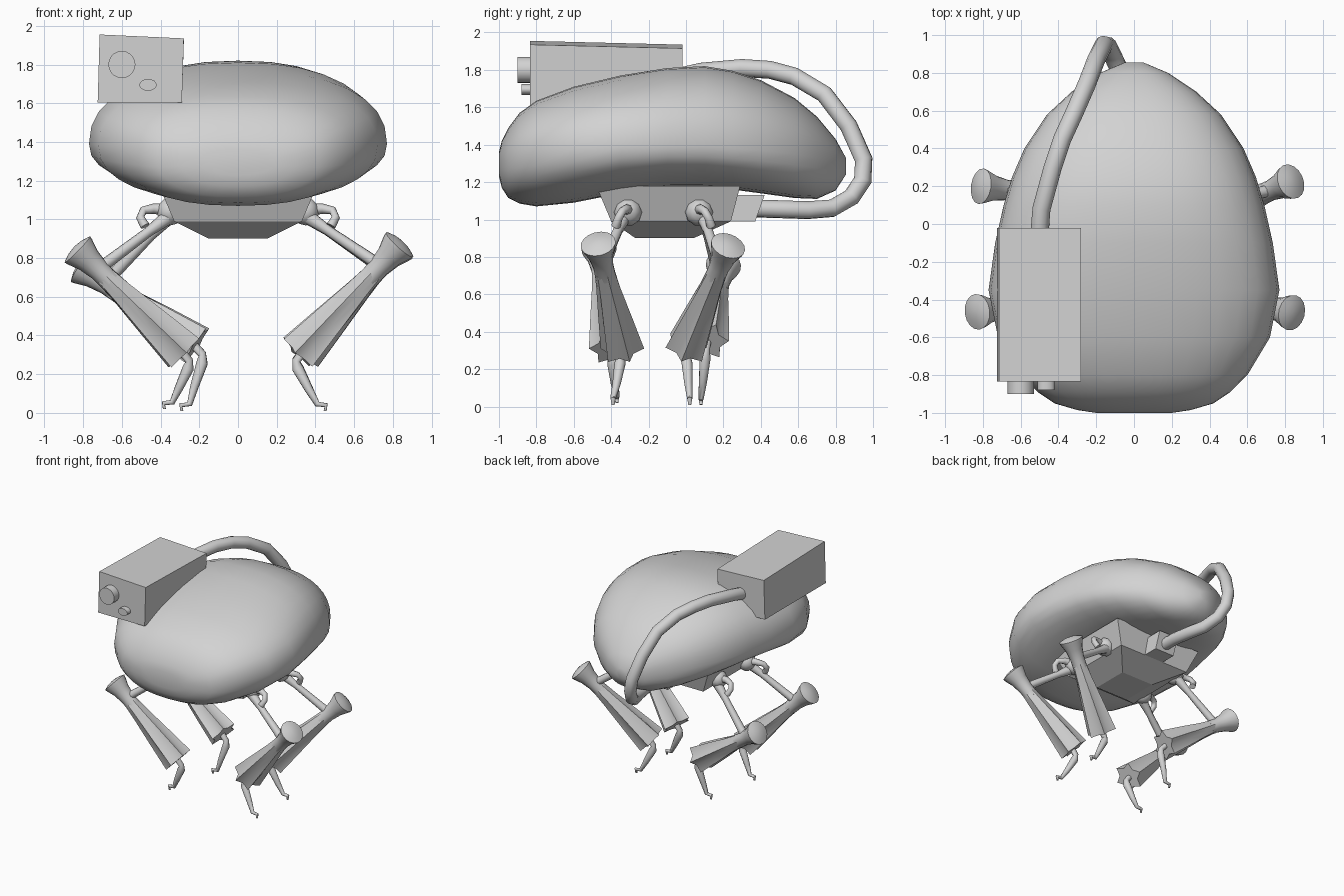
import bpy
import bmesh
import math
from mathutils import Vector

cube = bpy.data.objects.get("Cube")
if cube:
    bpy.data.objects.remove(cube, do_unlink=True)

grey = bpy.data.materials.new("light_grey")
grey.use_nodes = True
grey.diffuse_color = (0.65, 0.65, 0.65, 1)
grey.node_tree.nodes["Principled BSDF"].inputs["Base Color"].default_value = (0.65, 0.65, 0.65, 1)


def loft(name, rings, angle=None):
    """Skin a list of equal-length vertex rings and close both ends."""
    bm = bmesh.new()
    loops = [[bm.verts.new(p) for p in ring] for ring in rings]
    n = len(loops[0])
    for a, b in zip(loops, loops[1:]):
        for i in range(n):
            j = (i + 1) % n
            bm.faces.new((a[i], a[j], b[j], b[i]))
    bm.faces.new(loops[0][::-1])
    bm.faces.new(loops[-1])
    bmesh.ops.recalc_face_normals(bm, faces=bm.faces)
    mesh = bpy.data.meshes.new(name)
    bm.to_mesh(mesh)
    bm.free()
    mesh.materials.append(grey)
    obj = bpy.data.objects.new(name, mesh)
    bpy.context.collection.objects.link(obj)
    if angle:
        bpy.ops.object.select_all(action='DESELECT')
        obj.select_set(True)
        bpy.context.view_layer.objects.active = obj
        bpy.ops.object.shade_smooth_by_angle(angle=math.radians(angle))
    return obj


def sweep(name, points, radii, sides=12, pleat=None, angle=50):
    """Tube along points; pleat gives the inner radius share of each ring."""
    pts = [Vector(p) for p in points]
    pleat = pleat or [1] * len(pts)
    rings, quat, last = [], None, None
    for k, p in enumerate(pts):
        a, b = pts[max(k - 1, 0)], pts[min(k + 1, len(pts) - 1)]
        t = (b - a).normalized()
        quat = last.rotation_difference(t) @ quat if last else t.to_track_quat('Z', 'Y')
        last = t
        ring = []
        for i in range(sides):
            r = radii[k] * (pleat[k] if i % 2 else 1)
            u = math.tau * i / sides
            ring.append(p + quat @ Vector((r * math.cos(u), r * math.sin(u), 0)))
        rings.append(ring)
    return loft(name, rings, angle)


def rect(x0, x1, y0, y1, z):
    return [(x0, y0, z), (x1, y0, z), (x1, y1, z), (x0, y1, z)]


def full(v):
    """Fuller than a circle: superellipse coordinate."""
    return math.copysign(abs(v) ** .86, v)


# Egg-shaped shell: y, half width, top, bottom, height of widest point
stations = [
    (-1.0, .20, 1.36, 1.23, 1.30), (-.985, .30, 1.42, 1.17, 1.31),
    (-.95, .42, 1.49, 1.115, 1.32), (-.89, .51, 1.57, 1.085, 1.34),
    (-.80, .60, 1.635, 1.07, 1.36), (-.60, .72, 1.71, 1.09, 1.38),
    (-.35, .77, 1.77, 1.14, 1.39), (-.10, .735, 1.81, 1.17, 1.39),
    (.10, .69, 1.82, 1.17, 1.39), (.25, .645, 1.795, 1.16, 1.38),
    (.40, .58, 1.745, 1.14, 1.37), (.58, .46, 1.65, 1.115, 1.35),
    (.70, .33, 1.55, 1.11, 1.33), (.80, .18, 1.43, 1.155, 1.30),
    (.855, .05, 1.33, 1.24, 1.29)]
rings = []
for y, w, top, bottom, mid in stations:
    ring = []
    for i in range(32):
        c, s = full(math.cos(math.tau * i / 32)), full(math.sin(math.tau * i / 32))
        ring.append((w * c, y, mid + s * (top - mid if s > 0 else mid - bottom)))
    rings.append(ring)
loft("shell", rings, 60)

# Sensor box on the right shoulder, tilted a little
box_ends = []
for y, drop in ((-.835, 0), (-.02, .02)):
    box_ends.append([(-.725, y, 1.605), (-.29, y, 1.605),
                     (-.28, y, 1.935 - drop), (-.715, y, 1.955 - drop)])
loft("sensor_box", box_ends)

# Lenses on the box front
sweep("large_lens", [(-.6, -.80, 1.80), (-.6, -.90, 1.80)], [.07, .07], 20)
small = sweep("small_lens", [(0, -.80, 0), (0, -.88, 0)], [.045, .045], 16)
small.scale.z = .68
small.location = (-.465, 0, 1.695)

# Hose from the box round the back to the chassis
hose = [(-.5, -.05, 1.76), (-.49, .08, 1.79), (-.43, .3, 1.81), (-.38, .45, 1.80),
        (-.32, .58, 1.765), (-.25, .74, 1.67), (-.20, .87, 1.5), (-.16, .95, 1.32),
        (-.14, .945, 1.21), (-.11, .885, 1.12), (-.06, .78, 1.06), (-.02, .65, 1.05),
        (0, .5, 1.055), (0, .34, 1.06)]
sweep("hose", hose, [.048] * len(hose))

# Chassis under the shell, with the hose socket behind it
loft("chassis", [rect(-.41, .41, -.48, .29, 1.18), rect(-.33, .33, -.40, .24, .99),
                 rect(-.15, .15, -.27, .04, .90)])
loft("hose_socket", [rect(-.09, .09, .2, .42, 1.13), rect(-.09, .09, .2, .37, .99)])


def leg(name, side, hip_y, knee, ankle, toe):
    knee, ankle, toe = Vector(knee), Vector(ankle), Vector(toe)
    axis = (ankle - knee).normalized()
    length = (ankle - knee).length
    out = -1 if hip_y < -.1 else 1

    # Hip ball
    steps = [math.pi * (i + .15) / 6.3 for i in range(7)]
    sweep(name + "_hip_ball",
          [(side * (.35 - .07 * math.cos(a)), hip_y, 1.04) for a in steps],
          [.075 * math.sin(a) for a in steps], 10)

    # Open bracket between hip and strut
    path = [(.36, 0, 1.05), (.44, .01, 1.055), (.49, .03, 1.045),
            (.505, .05, 1.01), (.48, .065, .965)]
    sweep(name + "_hip_bracket",
          [(side * x, hip_y + out * y, z) for x, y, z in path],
          [.035, .026, .022, .022, .025], 8)

    # Upper strut
    joint = knee + axis * .15
    start = Vector((side * .35, hip_y + out * .02, 1.02))
    sweep(name + "_strut", [start, start.lerp(joint, .3), joint], [.04, .026, .032], 10)

    # Flared knee cap
    flare = [(-.02, .015), (-.014, .055), (0, .095), (.02, .09), (.08, .068),
             (.16, .055), (.24, .055)]
    sweep(name + "_knee_flare", [knee + axis * t for t, r in flare], [r for t, r in flare], 16)

    # Pleated shin
    sweep(name + "_pleated_shin",
          [knee + axis * .18, knee + axis * .32, knee + axis * (length * .7), ankle],
          [.053, .066, .093, .12], 12, [1, .88, .76, .66], 40)

    # Thin foot with a hooked toe
    s = Vector((side, 0, 0))
    up = Vector((0, 0, 1))
    bend = ankle.lerp(toe, .27) - s * .05
    sweep(name + "_foot",
          [ankle - axis * .05, ankle.lerp(bend, .5) - s * .015, bend,
           bend.lerp(toe, .5) - s * .012, toe - s * .04 + up * .035,
           toe + s * .005 + up * .03, toe],
          [.024, .022, .03, .022, .015, .013, .008], 10)


leg("front_left_leg", 1, -.31, (.835, -.47, .87), (.325, -.34, .31), (.45, -.39, .01))
leg("back_left_leg", 1, .07, (.83, .225, .86), (.325, .0, .315), (.45, .02, .01))
leg("front_right_leg", -1, -.31, (-.83, -.465, .845), (-.28, -.40, .31), (-.38, -.37, .02))
leg("back_right_leg", -1, .07, (-.81, .20, .755), (-.215, .11, .35), (-.29, .08, .01))
